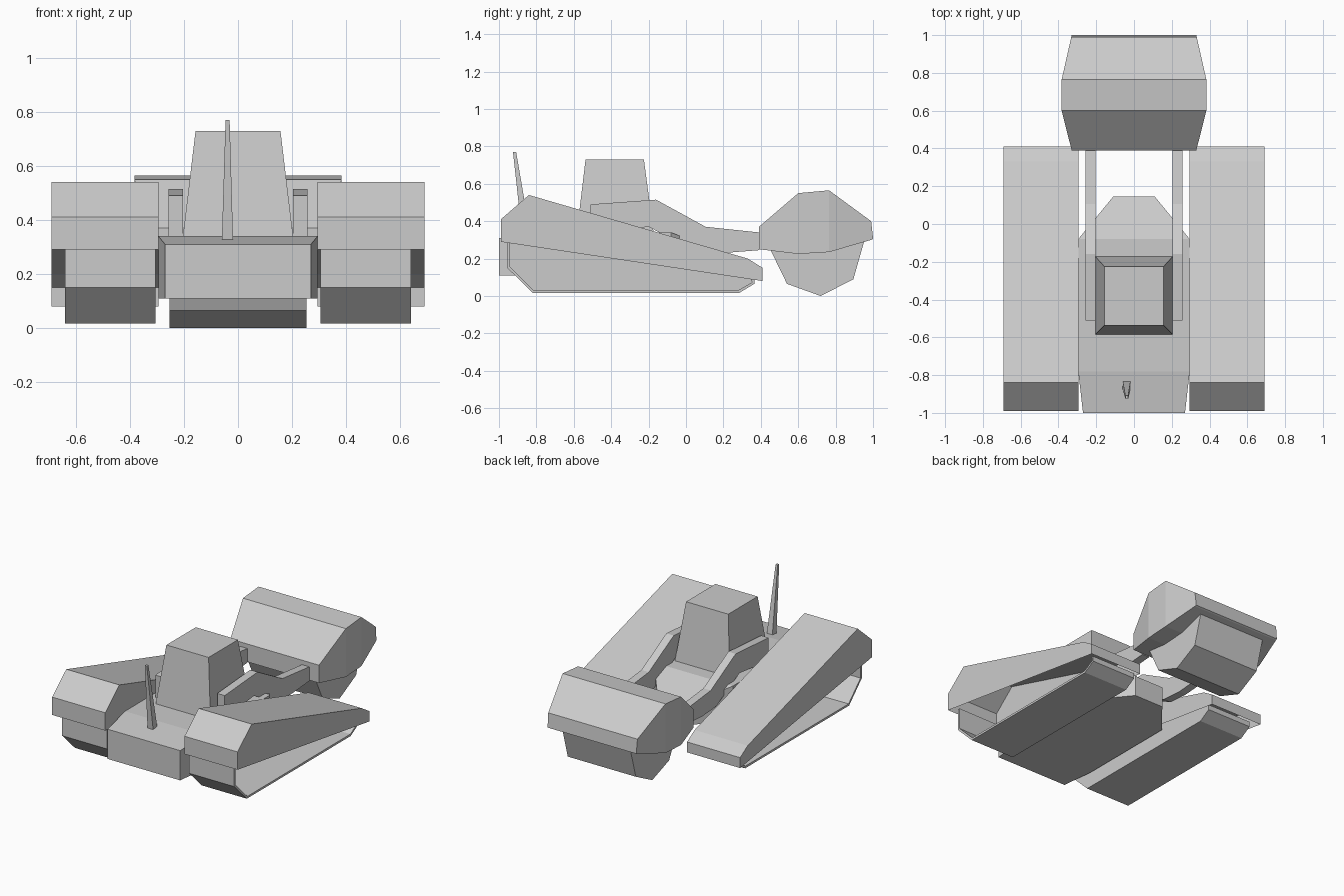
import bpy
import bmesh

cube = bpy.data.objects.get("Cube")
if cube:
    bpy.data.objects.remove(cube, do_unlink=True)

grey = bpy.data.materials.new("plain_grey")
grey.use_nodes = True
grey.diffuse_color = (0.6, 0.6, 0.6, 1)
grey.node_tree.nodes["Principled BSDF"].inputs["Base Color"].default_value = (0.6, 0.6, 0.6, 1)


def finish(name, bm):
    bmesh.ops.recalc_face_normals(bm, faces=bm.faces)
    mesh = bpy.data.meshes.new(name)
    bm.to_mesh(mesh)
    bm.free()
    mesh.materials.append(grey)
    obj = bpy.data.objects.new(name, mesh)
    bpy.context.collection.objects.link(obj)
    return obj


def prism(name, profile, inner, outer, open_outer=False, open_last=False):
    """Side profile (y, z) stretched between two x positions."""
    bm = bmesh.new()
    a = [bm.verts.new((inner, y, z)) for y, z in profile]
    b = [bm.verts.new((outer, y, z)) for y, z in profile]
    bm.faces.new(a)
    if not open_outer:
        bm.faces.new(b)
    n = len(profile)
    for i in range(n - 1 if open_last else n):
        j = (i + 1) % n
        bm.faces.new((a[i], a[j], b[j], b[i]))
    return finish(name, bm)


def loft(name, rings):
    """Skin a row of four-cornered rings and cap the ends."""
    bm = bmesh.new()
    rows = [[bm.verts.new(p) for p in ring] for ring in rings]
    for r, s in zip(rows, rows[1:]):
        for i in range(4):
            j = (i + 1) % 4
            bm.faces.new((r[i], r[j], s[j], s[i]))
    bm.faces.new(rows[0])
    bm.faces.new(rows[-1])
    return finish(name, bm)


def stations(name, rows):
    """Symmetric body from (y, half width, bottom, top) stations."""
    return loft(name, [[(-w, y, lo), (w, y, lo), (w, y, hi), (-w, y, hi)]
                       for y, w, lo, hi in rows])


def rect(x0, x1, y0, y1, z):
    return [(x0, y0, z), (x1, y0, z), (x1, y1, z), (x0, y1, z)]


# Central hull with a narrowing, sloping tail
stations("hull", [(-1.0, 0.27, 0.11, 0.31), (-0.78, 0.295, 0.11, 0.34),
                  (-0.08, 0.295, 0.11, 0.34), (0.145, 0.11, 0.11, 0.25)])

# Tapered cabin and leaning mast
loft("cabin", [rect(-0.205, 0.205, -0.585, -0.172, 0.33),
               rect(-0.157, 0.157, -0.537, -0.225, 0.73)])
loft("antenna", [rect(-0.06, -0.018, -0.875, -0.83, 0.315),
                 rect(-0.046, -0.031, -0.925, -0.908, 0.77)])

# Rear drum and the hopper beneath it
stations("drum", [(0.39, 0.33, 0.25, 0.37), (0.6, 0.383, 0.225, 0.55),
                  (0.765, 0.383, 0.235, 0.565), (0.99, 0.332, 0.3, 0.4),
                  (1.0, 0.33, 0.305, 0.31)])
prism("hopper", [(0.45, 0.25), (0.54, 0.065), (0.72, 0.0), (0.895, 0.09),
                 (0.955, 0.3), (0.7, 0.35)], -0.253, 0.253)

# Side pods: open-bottomed fender over an open-sided tray, plus lift arms
fender = [(0.41, 0.08), (0.41, 0.15), (0.33, 0.2), (-0.84, 0.54),
          (-0.99, 0.41), (-0.99, 0.29)]
tray = [(-0.955, 0.3), (-0.955, 0.15), (-0.82, 0.017), (0.285, 0.017),
        (0.365, 0.065), (0.365, 0.1)]
arm = [(-0.51, 0.49), (-0.16, 0.515), (0.105, 0.37), (0.39, 0.34),
       (0.39, 0.245), (0.2, 0.23), (0.05, 0.24), (-0.2, 0.37), (-0.51, 0.335)]
for side, s in (("left", 1), ("right", -1)):
    prism(side + "_fender", fender, s * 0.295, s * 0.69, open_last=True)
    shell = prism(side + "_tray", tray, s * 0.305, s * 0.64,
                  open_outer=True, open_last=True)
    wall = shell.modifiers.new("wall", 'SOLIDIFY')
    wall.thickness = 0.015
    # Make the shell face outward so the wall grows inward
    bm = bmesh.new()
    bm.from_mesh(shell.data)
    floor = min(bm.faces, key=lambda f: f.calc_center_median().z)
    if floor.normal.z > 0:
        bmesh.ops.reverse_faces(bm, faces=bm.faces)
    bm.to_mesh(shell.data)
    bm.free()
    prism(side + "_arm", arm, s * 0.203, s * 0.258)
